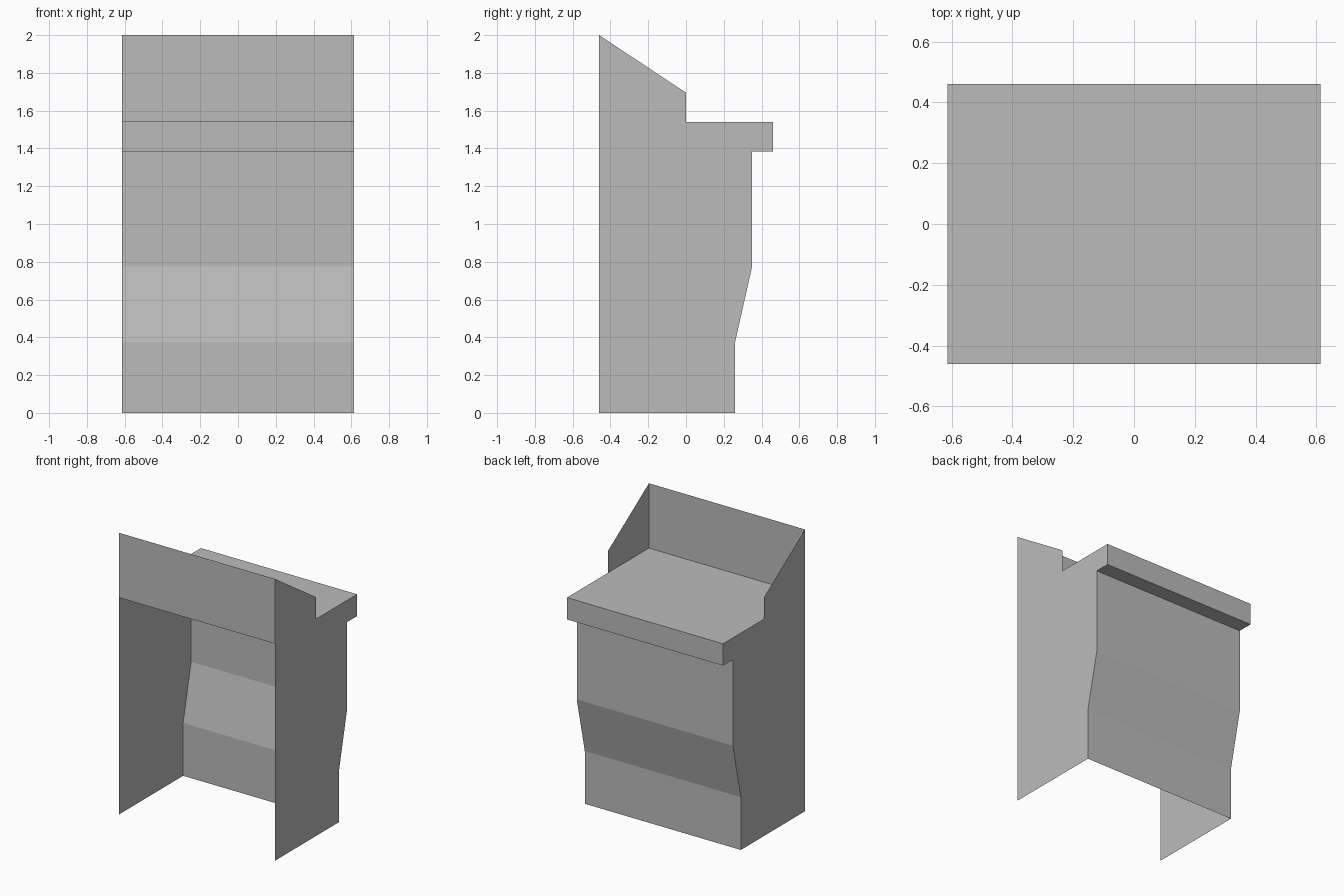
import bpy

cube = bpy.data.objects.get("Cube")
if cube:
    bpy.data.objects.remove(cube, do_unlink=True)

HALF = 0.613      # half width
FRONT = -0.46
LIP = 0.46
TOP = 1.54        # counter height

grey = bpy.data.materials.new("plain_grey")
grey.use_nodes = True
colour = (0.5, 0.5, 0.5, 1)
grey.diffuse_color = colour
grey.node_tree.nodes["Principled BSDF"].inputs["Base Color"].default_value = colour


def add_mesh(name, verts, faces):
    mesh = bpy.data.meshes.new(name)
    mesh.from_pydata(verts, [], faces)
    mesh.materials.append(grey)
    obj = bpy.data.objects.new(name, mesh)
    bpy.context.collection.objects.link(obj)
    return obj


def add_sheet(name, path):
    """Sweep a (y, z) path across the full width as a thin sheet."""
    verts = [(x, y, z) for y, z in path for x in (-HALF, HALF)]
    faces = [(2 * i, 2 * i + 1, 2 * i + 3, 2 * i + 2) for i in range(len(path) - 1)]
    return add_mesh(name, verts, faces)


# Shared (y, z) outlines
back_path = [(0.35, 1.385), (0.35, 0.775), (0.26, 0.375), (0.26, 0)]
counter_path = [(FRONT, TOP), (LIP, TOP), (LIP, 1.385), (0.35, 1.385)]
side_outline = [(FRONT, 0), (FRONT, 2), (0, 1.695), (0, TOP)] + counter_path[1:3] + back_path

# Side panels, wound so both face outward
for name, x in (("right_side_panel", -HALF), ("left_side_panel", HALF)):
    order = list(range(len(side_outline)))
    if x > 0:
        order.reverse()
    add_mesh(name, [(x, y, z) for y, z in side_outline], [order])

# Upright front screen, open below
add_sheet("front_panel", [(FRONT, TOP), (FRONT, 2)])

# Worktop with its overhanging lip
add_sheet("counter", counter_path)

# Bent rear wall
add_sheet("back_panel", back_path)
